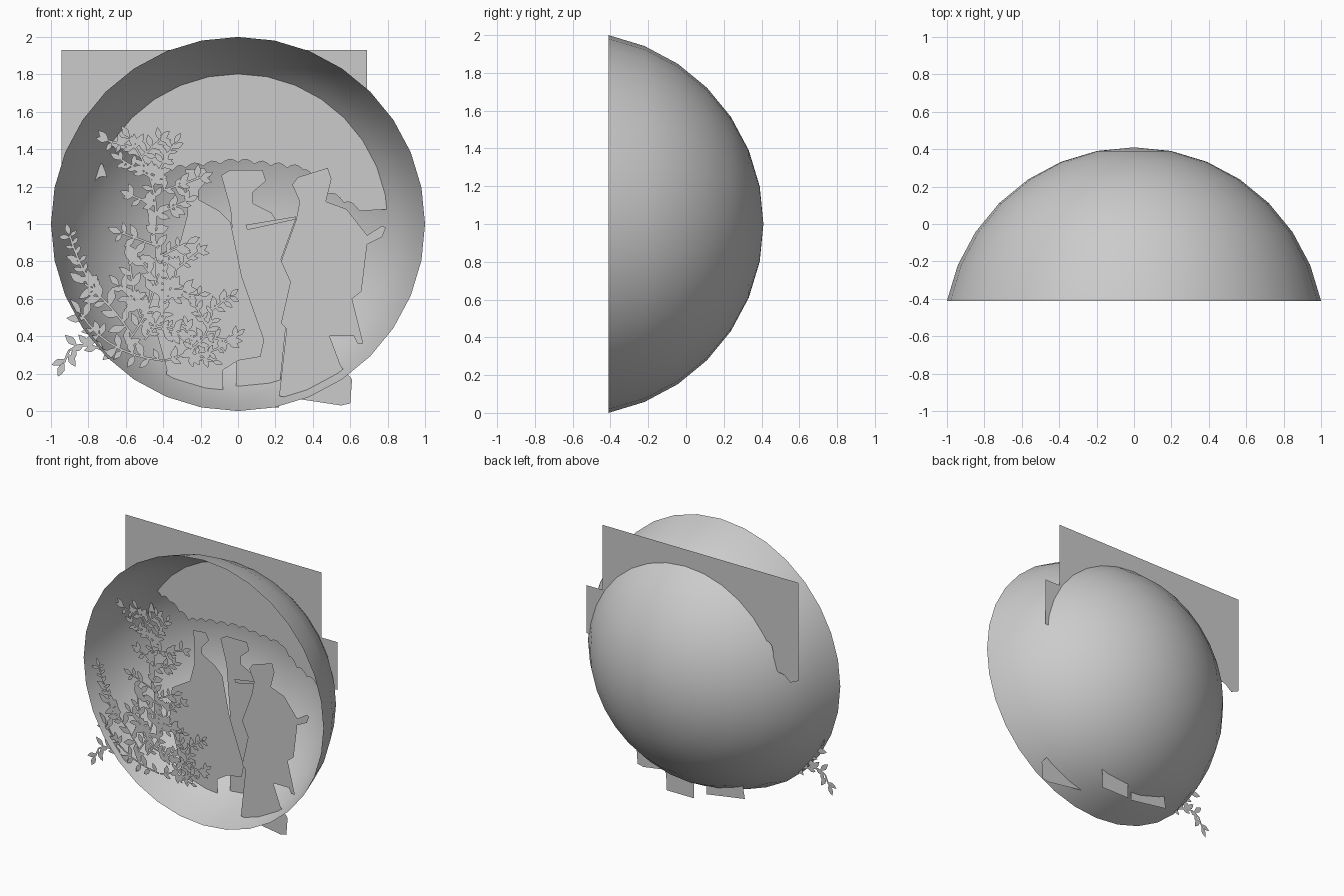
import bpy, bmesh, math, random
from mathutils import Vector

if "Cube" in bpy.data.objects:
    bpy.data.objects.remove(bpy.data.objects["Cube"])

random.seed(4)
grey = bpy.data.materials.new("plain grey")
grey.diffuse_color = (0.6, 0.6, 0.6, 1)
grey.use_nodes = True
grey.node_tree.nodes["Principled BSDF"].inputs["Base Color"].default_value = grey.diffuse_color


def finish(bm, name):
    me = bpy.data.meshes.new(name)
    bm.to_mesh(me)
    bm.free()
    ob = bpy.data.objects.new(name, me)
    bpy.context.collection.objects.link(ob)
    me.materials.append(grey)
    return ob


def face(bm, pts, y):
    f = bm.faces.new([bm.verts.new((p[0], y, p[1])) for p in pts])
    f.normal_update()
    if f.normal.y > 0:
        f.normal_flip()
    return f


def cutout(name, pts, y):
    bm = bmesh.new()
    f = face(bm, pts, y)
    bmesh.ops.triangulate(bm, faces=[f], ngon_method='EAR_CLIP')
    return finish(bm, name)


# Dome shell: lower rings of a round sphere, open to the front
R = 1 / math.sin(math.radians(78.75))
bm = bmesh.new()
bmesh.ops.create_uvsphere(bm, u_segments=32, v_segments=16, radius=R)
rim = R * math.cos(math.radians(78.75))
bmesh.ops.delete(bm, geom=[v for v in bm.verts if v.co.z < rim - 0.01], context='VERTS')
for v in bm.verts:
    v.co = Vector((v.co.x, v.co.z + 0.41 - R, 1 - v.co.y))
bmesh.ops.recalc_face_normals(bm, faces=bm.faces)
for f in bm.faces:
    f.smooth = True
    if f.normal.dot(f.calc_center_median() - Vector((0, 0.41 - R, 1))) < 0:
        f.normal_flip()
finish(bm, "dome_shell")


# Sky board: stepped rectangle whose lower edge is a scalloped treeline
def scallops(path, size=0.09, depth=0.022):
    out = []
    for a, b in zip(path, path[1:]):
        a, b = Vector(a), Vector(b)
        n = max(1, round((b - a).length / size)) * 4
        for i in range(n):
            p = a.lerp(b, i / n)
            out.append((p.x, p.y + depth * (abs(math.sin(math.pi * i / 4)) - 0.5)))
    return out + [path[-1]]


treeline = [(.65, 1.08), (.48, 1.17), (.35, 1.3), (0, 1.34), (-.28, 1.31), (-.42, 1.28),
            (-.58, 1.38), (-.71, 1.42), (-.74, 1.34), (-.7, 1.26), (-.78, 1.22), (-.88, 1.16)]
cutout("sky_board", [(-.945, 1.19), (-.945, 1.93), (.69, 1.93), (.69, 1.44), (.82, 1.44),
                     (.82, 1.08)] + scallops(treeline), 0.012)

# Standing figures
cutout("left_figure", [
    (-.28, 1.29), (-.18, 1.3), (-.15, 1.25), (-.21, 1.18), (-.21, 1.13), (-.1, 1.07), (-.04, 1.01),
    (.02, .72), (.14, .38), (.12, .29), (0, .27), (-.08, .22), (-.08, .05), (-.4, .1), (-.38, .22),
    (-.48, .58), (-.46, .81), (-.31, .9), (-.27, 1.05)], -0.13)
cutout("middle_figure", [
    (-.09, 1.26), (-.04, 1.29), (.13, 1.29), (.15, 1.23), (.08, 1.17), (.08, 1.11), (.18, 1.06),
    (.21, 1.01), (.31, 1.03), (.23, .81), (.28, .69), (.22, .1), (.22, .02), (-.01, .02),
    (-.01, .7), (-.04, 1.08)], -0.08)
cutout("right_figure", [
    (.29, 1.21), (.32, 1.25), (.48, 1.3), (.5, 1.24), (.47, 1.12), (.58, 1.08), (.69, .94),
    (.77, .99), (.79, .98), (.77, .93), (.69, .89), (.66, .64), (.61, .6), (.67, .36), (.64, .36),
    (.62, .4), (.49, .4), (.55, .24), (.61, .17), (.6, .04), (.55, .03), (.22, .08), (.26, .44),
    (.23, .47), (.28, .69), (.23, .8), (.31, 1.02), (.33, 1.12)], -0.28)
cutout("flute", [(.04, .995), (.31, 1.04), (.31, 1.025), (.05, .968)], -0.10)


# Plants: curved stems with alternating oval leaves and short side twigs
def oval(bm, base, ang, size):
    u = Vector((math.cos(ang), math.sin(ang)))
    v = Vector((-u.y, u.x))
    half = [(t, 0.03 + 0.24 * math.sin(math.pi * t / 1.2) ** 1.5) for t in (.1, .35, .6, .85, 1.08)]
    outline = [(0, 0)] + half + [(1.2, 0)] + [(t, -w) for t, w in reversed(half)]
    face(bm, [base + (u * t + v * w) * size for t, w in outline], -0.37)


def stem(bm, a, m, b, leaf, twigs):
    a, m, b = Vector(a), Vector(m), Vector(b)
    n = max(3, round((b - a).length / (leaf * 0.85)))
    pts = []
    for i in range(n + 1):
        t = i / n
        pts.append(a * (1 - t) ** 2 + m * 2 * t * (1 - t) + b * t * t)
    for i, (p, q) in enumerate(zip(pts, pts[1:])):
        d = (q - p).normalized()
        w = Vector((-d.y, d.x)) * 0.006
        face(bm, [p + w, p - w, q - w, q + w], -0.37)
        ang = math.atan2(d.y, d.x)
        for side in (-1, 1):
            turn = ang + side * random.uniform(0.5, 1.3)
            if twigs and i % 3 == 1 + (side > 0):
                reach = leaf * random.uniform(2, 2.8)
                tip = q + Vector((math.cos(turn), math.sin(turn))) * reach
                stem(bm, q, (q + tip) / 2, tip, leaf * 0.9, False)
            else:
                oval(bm, p.lerp(q, random.random()), turn, leaf * random.uniform(0.7, 1.15))
    oval(bm, pts[-1], ang, leaf)


bm = bmesh.new()
for args in [
    ((-.6, .36), (-.38, .62), (-.45, .95), .075, True),     # tall shrub, lower half
    ((-.45, .95), (-.4, 1.2), (-.58, 1.46), .065, True),    # tall shrub, crown
    ((-.4, 1.18), (-.33, 1.2), (-.2, 1.25), .06, False),
    ((-.46, 1.22), (-.38, 1.36), (-.34, 1.43), .055, False),
    ((-.5, .38), (-.36, .55), (-.33, .76), .06, True),      # inner branch
    ((-.56, .4), (-.7, .6), (-.82, .68), .085, False),      # middle sprays
    ((-.52, .5), (-.56, .62), (-.58, .8), .08, False),
    ((-.74, .62), (-.84, .74), (-.9, .94), .055, False),    # fine sprig
    ((-.4, .27), (-.7, .3), (-.84, .52), .08, False),       # low spray past the rim
    ((-.68, .31), (-.9, .42), (-.93, .26), .07, False),
    ((-.39, .27), (-.15, .32), (-.14, .54), .055, True),    # flower clump
    ((-.3, .29), (-.12, .3), (-.01, .4), .05, False),
]:
    stem(bm, *args)
finish(bm, "foreground_plants")
